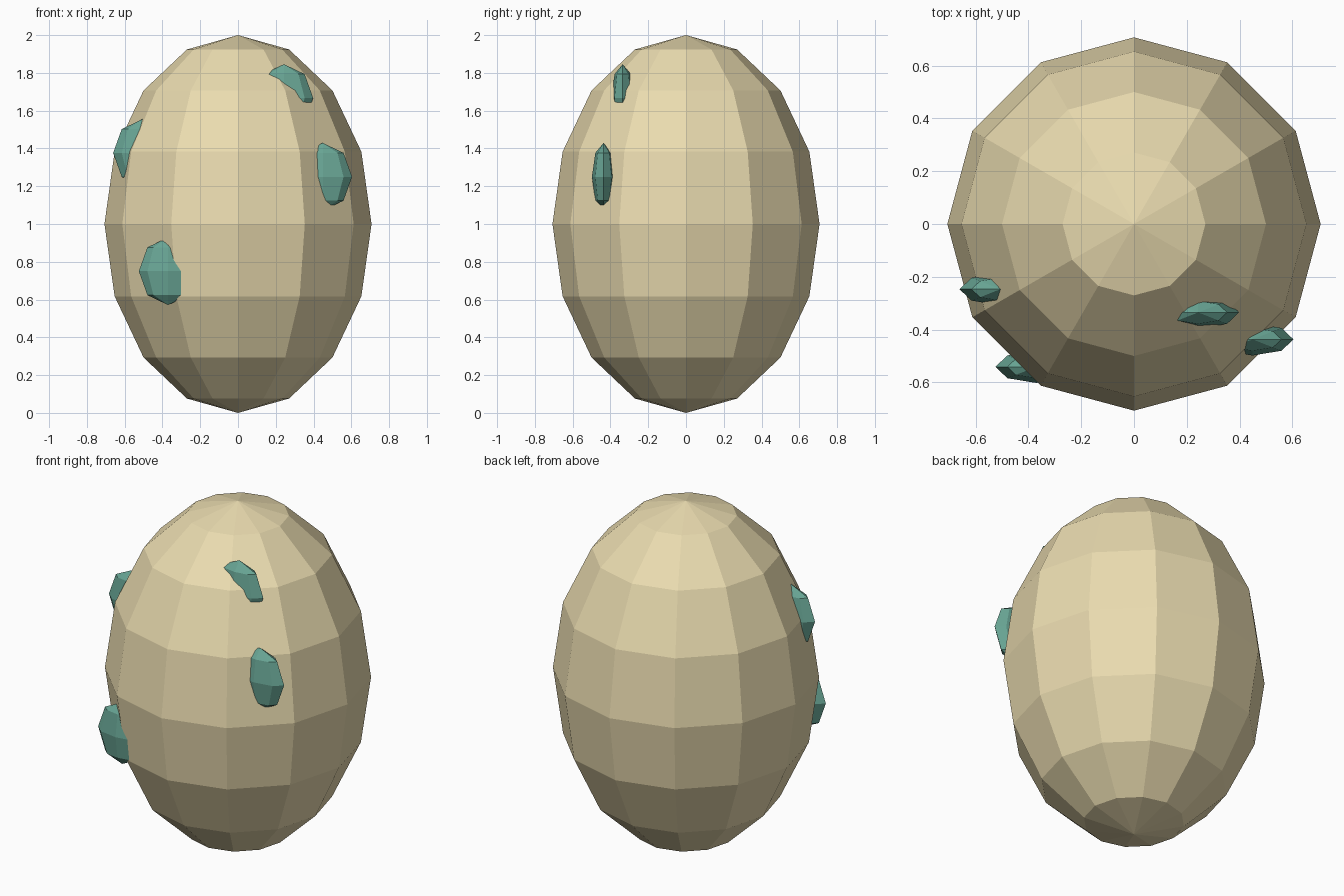
import bpy

if "Cube" in bpy.data.objects:
    bpy.data.objects.remove(bpy.data.objects["Cube"])


def material(name, color):
    mat = bpy.data.materials.new(name)
    mat.diffuse_color = color
    mat.use_nodes = True
    mat.node_tree.nodes["Principled BSDF"].inputs["Base Color"].default_value = mat.diffuse_color
    return mat


def ellipsoid(name, segments, rings, center, radii, mat):
    bpy.ops.mesh.primitive_uv_sphere_add(segments=segments, ring_count=rings, radius=1, location=center)
    obj = bpy.context.object
    obj.name = name
    obj.scale = radii
    bpy.ops.object.transform_apply(location=False, rotation=False, scale=True)
    obj.data.materials.append(mat)
    return obj


cream = material("cream_shell", (0.82, 0.71, 0.43, 1))
teal = material("teal_spot", (0.14, 0.38, 0.30, 1))

# Egg shell: 12-sided, flat faces
ellipsoid("egg_shell", 12, 8, (0, 0, 1), (0.707, 0.707, 1), cream)

# Flattened spots half sunk into the front of the shell
spots = [
    (0.243, -0.335, 1.667),
    (0.449, -0.437, 1.25),
    (-0.506, -0.247, 1.376),
    (-0.37, -0.541, 0.75),
]
for i, center in enumerate(spots, 1):
    ellipsoid(f"spot_{i}", 8, 4, center, (0.155, 0.061, 0.179), teal)
